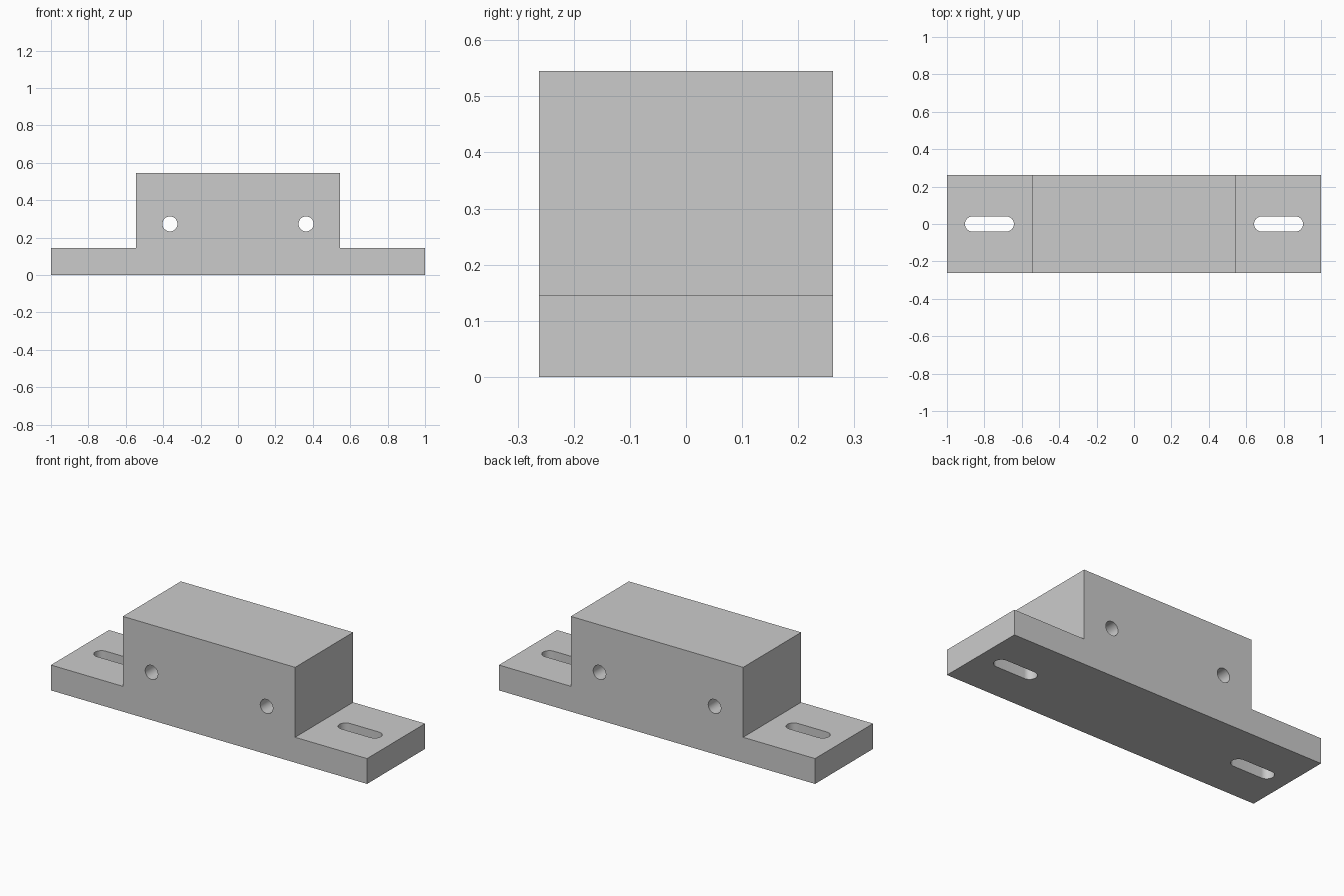
import bpy, bmesh
from math import pi, cos, sin
from mathutils import Vector

if "Cube" in bpy.data.objects:
    bpy.data.objects.remove(bpy.data.objects["Cube"])

HALF_DEPTH = 0.262
BLOCK_X, BLOCK_TOP, FLANGE_TOP = 0.545, 0.545, 0.145
HOLE_X, HOLE_Z, RADIUS = 0.364, 0.273, 0.04
SLOT_X, SLOT_STRAIGHT = 0.773, 0.091


def prism(name, profile, extrude):
    """Extrude a closed loop of points along a vector into a solid."""
    bm = bmesh.new()
    face = bm.faces.new([bm.verts.new(p) for p in profile])
    result = bmesh.ops.extrude_face_region(bm, geom=[face], use_keep_orig=True)
    moved = [g for g in result["geom"] if isinstance(g, bmesh.types.BMVert)]
    bmesh.ops.translate(bm, verts=moved, vec=Vector(extrude))
    bmesh.ops.recalc_face_normals(bm, faces=bm.faces)
    mesh = bpy.data.meshes.new(name)
    bm.to_mesh(mesh)
    bm.free()
    obj = bpy.data.objects.new(name, mesh)
    bpy.context.collection.objects.link(obj)
    return obj


def stadium(half_straight, radius, steps=24):
    """Two half circles joined by straight sides; a circle if half_straight is 0."""
    pts = []
    for side in (1, -1):
        start = -pi / 2 if side == 1 else pi / 2
        count = steps + 1 if half_straight else steps
        for i in range(count):
            a = start + pi * i / steps
            pts.append((side * half_straight + radius * cos(a), radius * sin(a)))
    return pts


# Stepped body: raised block with a flange at each end
half = [(1, 0), (1, FLANGE_TOP), (BLOCK_X, FLANGE_TOP), (BLOCK_X, BLOCK_TOP)]
outline = half + [(-x, z) for x, z in reversed(half)]
body = prism("mounting_block", [(x, -HALF_DEPTH, z) for x, z in outline],
             (0, 2 * HALF_DEPTH, 0))

# Cross holes through the block and slots through the flanges
cutters = []
for s in (-1, 1):
    cutters.append(prism("cross_hole_cutter",
                         [(s * HOLE_X + u, -0.5, HOLE_Z + v) for u, v in stadium(0, RADIUS)],
                         (0, 1, 0)))
    cutters.append(prism("slot_cutter",
                         [(s * SLOT_X + u, v, -0.1) for u, v in stadium(SLOT_STRAIGHT, RADIUS)],
                         (0, 0, 0.4)))

bpy.context.view_layer.objects.active = body
body.select_set(True)
for cutter in cutters:
    cutter.hide_render = True
    mod = body.modifiers.new("cut", 'BOOLEAN')
    mod.operation = 'DIFFERENCE'
    mod.solver = 'EXACT'
    mod.object = cutter
    bpy.ops.object.modifier_apply(modifier=mod.name)
for cutter in cutters:
    bpy.data.objects.remove(cutter)

bpy.ops.object.shade_smooth_by_angle(angle=pi / 6)
